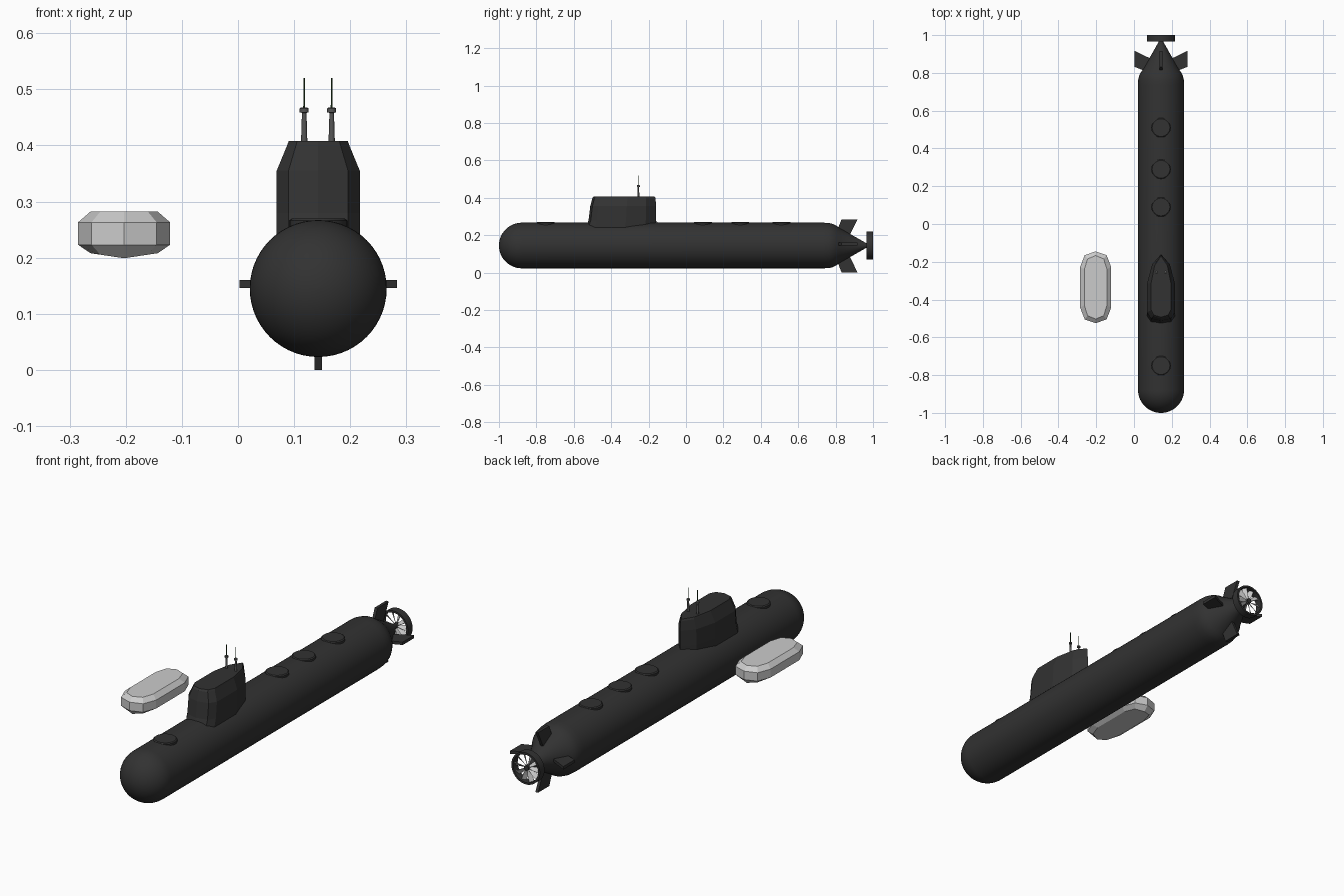
import bpy, bmesh, math
from mathutils import Matrix, Vector

if "Cube" in bpy.data.objects:
    bpy.data.objects.remove(bpy.data.objects["Cube"])

CX, CZ = 0.143, 0.145   # hull axis


def material(name, rgb):
    m = bpy.data.materials.new(name)
    m.diffuse_color = (*rgb, 1)
    m.use_nodes = True
    m.node_tree.nodes["Principled BSDF"].inputs["Base Color"].default_value = m.diffuse_color
    return m


DARK = material("dark_hull", (0.032, 0.032, 0.032))
GREEN = material("dark_green", (0.02, 0.06, 0.015))
MAST = material("mast_grey", (0.09, 0.09, 0.09))


def make(name, bm, mat=None, smooth=None):
    bmesh.ops.recalc_face_normals(bm, faces=bm.faces)
    me = bpy.data.meshes.new(name)
    bm.to_mesh(me)
    bm.free()
    ob = bpy.data.objects.new(name, me)
    bpy.context.collection.objects.link(ob)
    if mat:
        me.materials.append(mat)
    if smooth:
        bpy.ops.object.select_all(action='DESELECT')
        ob.select_set(True)
        bpy.context.view_layer.objects.active = ob
        bpy.ops.object.shade_smooth_by_angle(angle=math.radians(smooth))
    return ob


def loft(name, rings, mat=None, smooth=None, closed=False):
    """Skin a list of equal-length point rings; cap the ends unless closed."""
    bm = bmesh.new()
    vs = [[bm.verts.new(p) for p in r] for r in rings]
    n = len(vs[0])
    pairs = list(zip(vs, vs[1:])) + ([(vs[-1], vs[0])] if closed else [])
    for a, b in pairs:
        for i in range(n):
            j = (i + 1) % n
            bm.faces.new((a[i], a[j], b[j], b[i]))
    if not closed:
        bm.faces.new(vs[0])
        bm.faces.new(vs[-1])
    return make(name, bm, mat, smooth)


def lathe_y(name, profile, n, mat, smooth=35, closed=False):
    """Revolve (y, radius) points about the hull axis."""
    rings = [[(CX + r * math.cos(2 * math.pi * i / n), y,
               CZ + r * math.sin(2 * math.pi * i / n)) for i in range(n)]
             for y, r in profile]
    return loft(name, rings, mat, smooth, closed)


def lathe_z(name, x, y, profile, n, mat, smooth=35):
    """Revolve (z, radius) points about a vertical axis."""
    rings = [[(x + r * math.cos(2 * math.pi * i / n),
               y + r * math.sin(2 * math.pi * i / n), z) for i in range(n)]
             for z, r in profile]
    return loft(name, rings, mat, smooth)


# Hull: hemispherical bow, parallel body, conical stern
R = 0.122
nose = [(-1 + R - R * math.cos(a), max(R * math.sin(a), 0.001))
        for a in [math.pi / 2 * i / 14 for i in range(15)]]
stern = [(0.735, R), (0.765, 0.1205), (0.787, 0.115), (0.805, 0.105),
         (0.822, 0.093), (0.965, 0.012), (0.995, 0.012)]
lathe_y("hull", nose + stern, 56, DARK)

# Deck hatches
for i, y in enumerate((-0.75, 0.09, 0.29, 0.51)):
    lathe_z(f"hatch_{i + 1}", CX, y,
            [(0.22, 0.052), (0.266, 0.052), (0.27, 0.047)], 24, DARK)

# Sail: flat sides, blunt front, pointed back
half = [(0.0, 0.0), (0.053, 0.012), (0.074, 0.045), (0.074, 0.20),
        (0.047, 0.305)]


def sail_ring(z, front, back, sx):
    k = (back - front) / 0.36
    right = [(CX + x * sx, front + y * k, z) for x, y in half]
    left = [(CX - x * sx, front + y * k, z) for x, y in half[:0:-1]]
    return right + [(CX, back, z)] + left


loft("sail", [sail_ring(0.20, -0.535, -0.16, 1), sail_ring(0.245, -0.533, -0.16, 1),
              sail_ring(0.28, -0.521, -0.16, 1), sail_ring(0.355, -0.512, -0.16, 1),
              sail_ring(0.40, -0.50, -0.163, 0.75), sail_ring(0.408, -0.493, -0.17, 0.71)],
     DARK)

# Masts and antennas
for side, x in (("left", 0.118), ("right", 0.167)):
    lathe_z(f"mast_{side}", x, -0.255,
            [(0.39, 0.006), (0.43, 0.005), (0.458, 0.004), (0.459, 0.008),
             (0.466, 0.008), (0.468, 0.005)], 12, MAST)
    lathe_z(f"antenna_{side}", x, -0.255, [(0.46, 0.0018), (0.52, 0.0013)], 8, GREEN)

# Four tail fins, one outline turned about the axis
outline = [(0.04, 0.80), (0.09, 0.812), (0.14, 0.832), (0.14, 0.917), (0.04, 0.868)]
for k, nm in enumerate(("right", "top", "left", "bottom")):
    turn = Matrix.Rotation(-k * math.pi / 2, 3, 'Y')
    centre = Vector((CX, 0, CZ + (0.008 if k % 2 == 0 else 0)))
    length = 1.036 if nm == "bottom" else 1.0
    loft(f"tail_fin_{nm}",
         [[centre + turn @ Vector((r * length, y, t)) for r, y in outline]
          for t in (-0.007, 0.007)], DARK)

# Propeller ring and pitched blades
lathe_y("propeller_ring", [(0.965, 0.075), (1.0, 0.075), (1.0, 0.066), (0.965, 0.066)],
        40, DARK, closed=True)
bm = bmesh.new()
for k in range(10):
    turn = Matrix.Rotation(k * math.pi / 5, 3, 'Y')
    for side in (0,):
        sections = []
        for r, w, pitch in ((0.008, 0.006, 0.6), (0.04, 0.011, 0.8), (0.068, 0.011, 1.0)):
            d = Vector((0, math.cos(pitch), math.sin(pitch)))
            nrm = Vector((0, -math.sin(pitch), math.cos(pitch)))
            sections.append([bm.verts.new(Vector((CX, 0.983, CZ)) + turn @
                             (Vector((r, 0, 0)) + d * a * w + nrm * b * 0.0012))
                             for a, b in ((-1, -1), (1, -1), (1, 1), (-1, 1))])
        for a, b in zip(sections, sections[1:]):
            for i in range(4):
                j = (i + 1) % 4
                bm.faces.new((a[i], a[j], b[j], b[i]))
        bm.faces.new(sections[0])
        bm.faces.new(sections[-1])
make("propeller_blades", bm)

# Detached grey pod beside the hull: faceted capsule with a shallow keel
PX, PY = -0.203, -0.335


def pod_ring(z, inset, keel=0.0):
    q = [(0.0, 0.19), (0.058, 0.17), (0.082, 0.108)]
    sx, sy = 1 - inset / 0.082, 1 - inset / 0.19
    pts = []
    for mx, my, seq in ((1, 1, q), (1, -1, q[:0:-1]), (-1, -1, q), (-1, 1, q[:0:-1])):
        pts += [(PX + mx * x * sx, PY + my * y * sy,
                 z - keel * (1 - abs(x) / 0.082)) for x, y in seq]
    return pts


loft("pod", [pod_ring(0.208, 0.022, 0.009), pod_ring(0.223, 0),
             pod_ring(0.263, 0), pod_ring(0.282, 0.022)])
